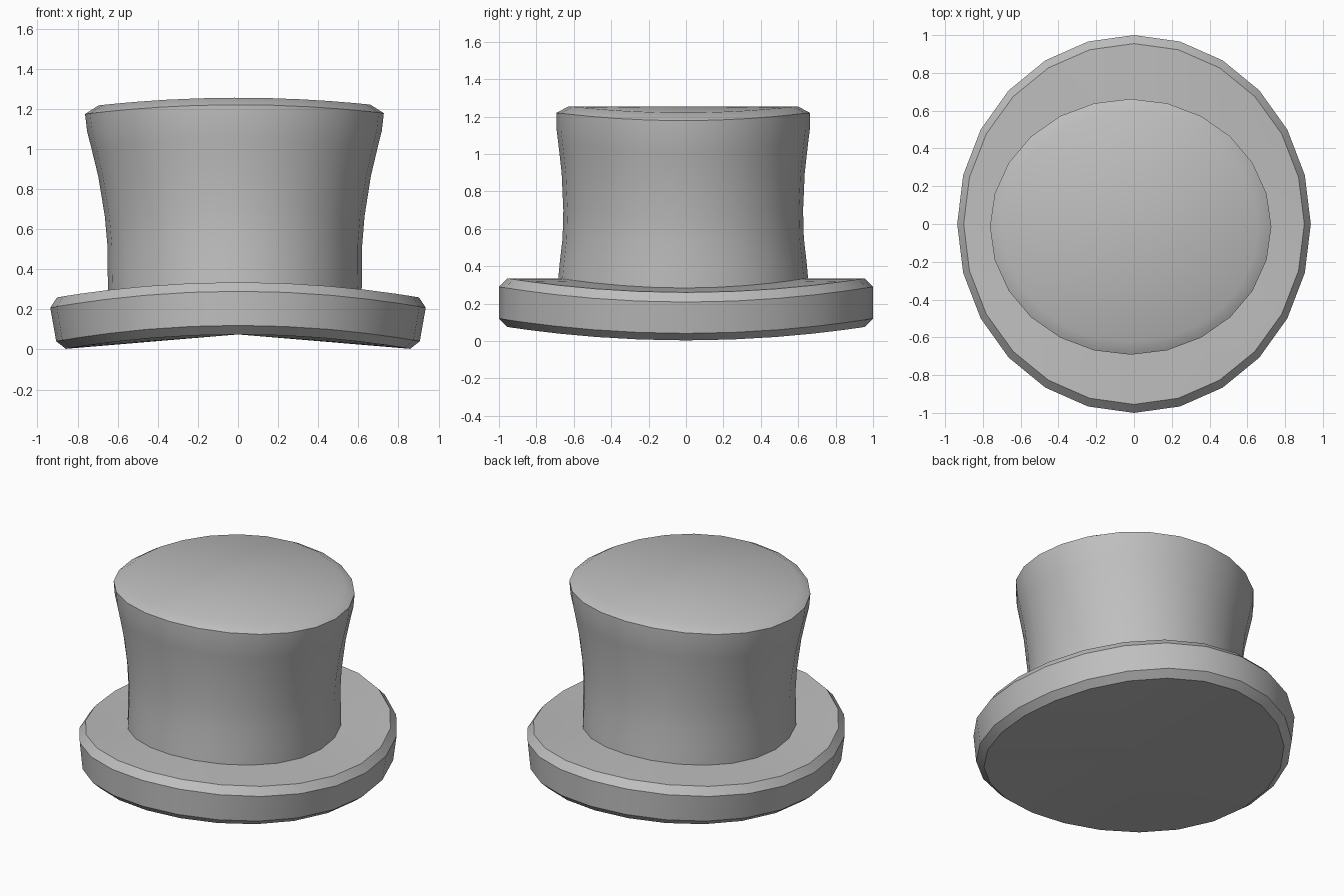
import bpy
import math

SIDES = 24
SQUASH = 0.925      # width relative to depth
BEND = 5.3          # radius of the side-to-side bend
BASE = 0.2          # height at which the bend keeps its length

cube = bpy.data.objects.get("Cube")
if cube:
    bpy.data.objects.remove(cube, do_unlink=True)

felt = bpy.data.materials.new("grey felt")
felt.use_nodes = True
GREY = (0.52, 0.52, 0.52, 1)
felt.diffuse_color = GREY
felt.node_tree.nodes["Principled BSDF"].inputs["Base Color"].default_value = GREY


def bend(x, y, z):
    """Curl a point down towards both sides."""
    a = x / BEND
    r = BEND + z - BASE
    return (r * math.sin(a), y, BASE + r * math.cos(a) - BEND)


def turned(name, profile, shift=0.0):
    """Closed oval solid from (radius, height) pairs, listed bottom to top."""
    verts, faces = [], []
    for radius, z in profile:
        for i in range(SIDES):
            a = math.tau * i / SIDES
            verts.append(bend(radius * SQUASH * math.cos(a) + shift,
                              radius * math.sin(a) + shift, z))
    for k in range(len(profile) - 1):
        for i in range(SIDES):
            j = (i + 1) % SIDES
            lo, hi = k * SIDES, (k + 1) * SIDES
            faces.append((lo + i, lo + j, hi + j, hi + i))
    # caps as fans around a centre point
    last = (len(profile) - 1) * SIDES
    low, top = len(verts), len(verts) + 1
    verts += [bend(shift, shift, profile[0][1]), bend(shift, shift, profile[-1][1])]
    for i in range(SIDES):
        j = (i + 1) % SIDES
        faces.append((low, j, i))
        faces.append((top, last + i, last + j))
    mesh = bpy.data.meshes.new(name)
    mesh.from_pydata(verts, [], faces)
    mesh.materials.append(felt)
    obj = bpy.data.objects.new(name, mesh)
    bpy.context.collection.objects.link(obj)
    bpy.ops.object.select_all(action="DESELECT")
    obj.select_set(True)
    bpy.context.view_layer.objects.active = obj
    bpy.ops.object.shade_smooth_by_angle(angle=math.radians(30))
    return obj


# thick brim with chamfered rims
turned("brim", [(0.955, 0.075), (1.0, 0.12), (1.0, 0.29), (0.955, 0.335)])

# waisted crown with a soft top edge
turned("crown", [(0.675, 0.26), (0.66, 0.42), (0.645, 0.55), (0.641, 0.7),
                 (0.65, 0.9), (0.667, 1.05), (0.677, 1.13), (0.677, 1.22),
                 (0.612, 1.255)], shift=-0.015)
